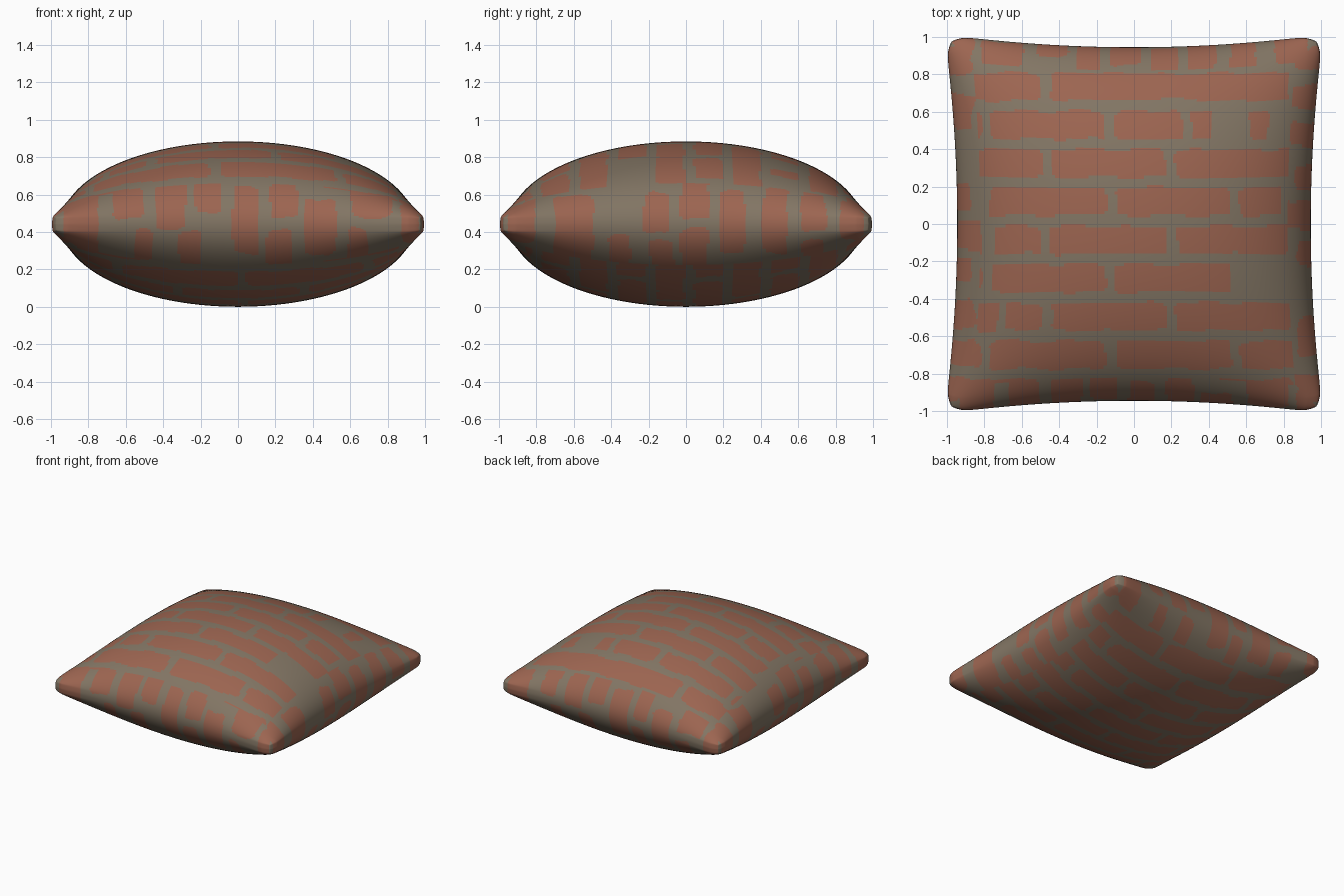
import bpy, bmesh, math

if "Cube" in bpy.data.objects:
    bpy.data.objects.remove(bpy.data.objects["Cube"])

N = 170          # grid cells per side of each half
MID = 0.442      # seam height
HALF = 0.442     # bulge of each half
BAND = 0.87      # where the edge bands with upright bricks begin


def material(name, rgb):
    m = bpy.data.materials.new(name)
    m.diffuse_color = (*rgb, 1)
    m.use_nodes = True
    m.node_tree.nodes["Principled BSDF"].inputs["Base Color"].default_value = m.diffuse_color
    return m


def edge_scale(t):
    # sides are drawn in at the middle, corners slightly rounded
    return (0.945 + 0.055 * min(1, 1.15 * t * t)) * (1 - 0.025 * abs(t) ** 24)


def surface(u, v, side):
    puff = HALF * math.sqrt(max(0, (1 - u * u) * (1 - v * v)))
    rim = min(1, (1 - max(abs(u), abs(v)) ** 2) / 0.01)
    puff += 0.03 * rim * abs(u * v) ** 4
    return (u * edge_scale(v), v * edge_scale(u), MID + side * puff)


def in_box(x, y, x0, x1, y0, y1, r=0.03):
    # rounded rectangle test
    dx = abs(x - (x0 + x1) / 2) - (x1 - x0) / 2 + r
    dy = abs(y - (y0 + y1) / 2) - (y1 - y0) / 2 + r
    return math.hypot(max(dx, 0), max(dy, 0)) <= r and dx <= r and dy <= r


# upright bricks on the edge bands: along-edge range, height range
FRONT = [(-.93, -.75, .25, .60), (-.66, -.51, .47, .64), (-.44, -.28, .42, .73),
         (-.23, -.09, .50, .73), (-.32, -.20, .20, .40), (-.03, .12, .28, .64),
         (.18, .31, .47, .73), (.35, .52, .28, .58), (.60, .82, .48, .63),
         (-.56, -.46, .20, .41), (.58, .70, .24, .42), (.16, .28, .15, .41),
         (.86, .97, .35, .55)]
RIGHT = [(-.95, -.80, .35, .58), (-.70, -.50, .25, .60), (-.22, -.08, .40, .61),
         (-.02, .13, .47, .75), (.18, .31, .28, .62), (.41, .55, .28, .63),
         (.62, .75, .40, .63), (-.20, -.06, .15, .36), (-.02, .12, .20, .42),
         (.62, .75, .20, .36), (.82, .95, .35, .57), (-.42, -.30, .22, .38)]
# bare mortar patches on the top: row, x range
BARE = [(1, .42, .62), (1, .72, .86), (1, .25, .30), (3, .79, .86), (5, .52, .85),
        (4, -.82, -.74), (6, -.73, -.69), (0, .83, .87), (2, .86, 1)]


def is_brick(x, y, z, u, v, side):
    wob = 0.007 * math.sin(23 * x + 9 * y) + 0.005 * math.sin(31 * y - 17 * x)
    if max(abs(u), abs(v)) > BAND:
        if abs(v) >= abs(u):
            t, table = (x if v < 0 else -x), FRONT
        else:
            t, table = (y if u > 0 else -y), RIGHT
        return any(in_box(t + wob, z + wob, *b) for b in table)
    # running bond courses
    row = round((0.735 - y) / 0.205)
    dy = y - (0.735 - 0.205 * row) + wob * 0.7
    joint = 0.20 if row % 2 == 0 else -0.125
    if side < 0:
        joint += 0.15
    length = 0.67
    dx = (x - joint + wob) % length
    if side > 0:
        if any(r == row and a < x + wob < b for r, a, b in BARE):
            return False
        if row == 0 and 0 < x < 0.4:      # unbroken long brick
            return abs(dy) < 0.068
    return in_box(dx, dy, 0.025, length - 0.025, -0.074, 0.074)


# cushion: two puffed grids welded along the seam
bm = bmesh.new()
ts = [math.sin(math.pi / 2 * (2 * i / N - 1)) for i in range(N + 1)]
for side in (1, -1):
    g = [[bm.verts.new(surface(u, v, side)) for v in ts] for u in ts]
    for i in range(N):
        for j in range(N):
            q = [g[i][j], g[i + 1][j], g[i + 1][j + 1], g[i][j + 1]]
            f = bm.faces.new(q if side > 0 else q[::-1])
            f.smooth = True
            c = f.calc_center_median()
            u, v = (ts[i] + ts[i + 1]) / 2, (ts[j] + ts[j + 1]) / 2
            f.material_index = int(is_brick(c.x, c.y, c.z, u, v, side))
rim = [v for v in bm.verts if abs(v.co.z - MID) < 1e-6]
bmesh.ops.remove_doubles(bm, verts=rim, dist=1e-6)

mesh = bpy.data.meshes.new("cushion")
bm.to_mesh(mesh)
bm.free()
mesh.materials.append(material("mortar grey brown", (0.225, 0.180, 0.128)))
mesh.materials.append(material("brick red", (0.335, 0.130, 0.082)))
cushion = bpy.data.objects.new("cushion", mesh)
bpy.context.collection.objects.link(cushion)
